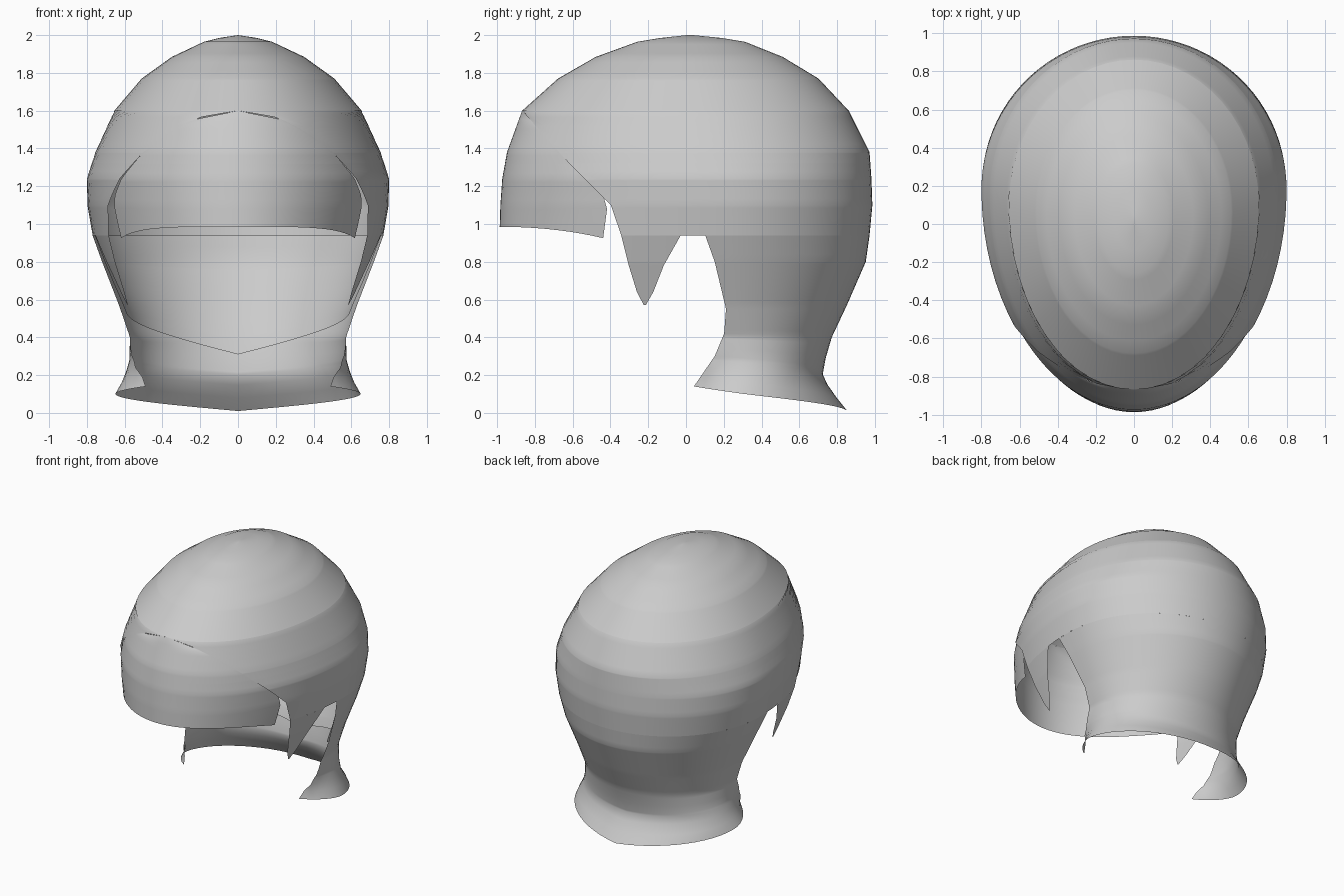
import bpy, bmesh, math

if "Cube" in bpy.data.objects:
    bpy.data.objects.remove(bpy.data.objects["Cube"])

# Head-shaped section table: z, front y, widest y, back y, half width
SECTIONS = [
    (2.0, 0.0, 0.02, 0.04, 0.0), (1.985, -.14, .02, .19, .10),
    (1.965, -.26, .03, .31, .18), (1.885, -.48, .04, .51, .35),
    (1.77, -.68, .06, .70, .51), (1.60, -.87, .10, .86, .655),
    (1.38, -.95, .15, .97, .755), (1.24, -.975, .18, .98, .80),
    (1.10, -.985, .2, .985, .797), (.94, -.99, .2, .97, .77),
    (.80, -.99, .2, .95, .72), (.57, -.95, .22, .85, .63),
    (.40, -.60, .26, .77, .572), (.28, -.25, .29, .735, .575),
    (.19, -.12, .30, .72, .60), (.10, -.11, .30, .78, .65),
    (0.0, -.11, .30, .86, .64),
]


def lerp_rows(rows, z):
    """Interpolate a table of rows sorted by falling z."""
    if z >= rows[0][0]:
        return rows[0][1:]
    for a, b in zip(rows, rows[1:]):
        if z >= b[0]:
            t = (a[0] - z) / (a[0] - b[0])
            return tuple(p + (q - p) * t for p, q in zip(a[1:], b[1:]))
    return rows[-1][1:]


def angle_at(z, y):
    f, c, b, w = lerp_rows(SECTIONS, z)
    r = (b - c) if y > c else (c - f)
    return math.asin(max(-1, min(1, (y - c) / max(r, 1e-6))))


def surface(z, a, scale):
    f, c, b, w = lerp_rows(SECTIONS, z)
    r = (b - c) if a > 0 else (c - f)
    sx, sy = scale
    return (w * math.cos(a) * sx, c + r * math.sin(a) * sy, z)


def patch(name, rows, cols, power=1, scale_y=False):
    """Sheet on the head surface; rows are z, start y, end y, drop, scale."""
    top, low = rows[0][0], rows[-1][0]
    n = math.ceil((top - low) / .05)
    zs = {top - (top - low) * i / n for i in range(n + 1)}
    zs |= {r[0] for r in rows} | {s[0] for s in SECTIONS if low < s[0] < top}
    bm = bmesh.new()
    grid = []
    for z in sorted(zs, reverse=True):
        y0, y1, drop, sc = lerp_rows(rows, z)
        a0, a1 = angle_at(z, y0), angle_at(z, y1)
        line = []
        for j in range(cols + 1):
            u = j / cols
            p = surface(z - drop * u ** power, a0 + (a1 - a0) * u,
                        (sc, sc if scale_y else 1))
            line.append(bm.verts.new(p))
        grid.append(line)
    for r, s in zip(grid, grid[1:]):
        for j in range(cols):
            bm.faces.new((r[j], s[j], s[j + 1], r[j + 1]))
    bmesh.ops.remove_doubles(bm, verts=bm.verts, dist=.0005)
    for f in bm.faces:
        f.smooth = True
    me = bpy.data.meshes.new(name)
    bm.to_mesh(me)
    bm.free()
    ob = bpy.data.objects.new(name, me)
    bpy.context.collection.objects.link(ob)
    m = ob.modifiers.new("Mirror", 'MIRROR')
    m.use_clip = True
    return ob


# Crown down to the top of the ear notch
patch("hair_crown", [
    (2.0, -1, 1, 0, 1), (1.601, -1, 1, 0, 1), (1.6, -.87, 1, 0, 1),
    (1.32, -.62, 1, 0, 1), (1.15, -.45, 1, 0, 1), (1.1, -.40, 1, 0, 1),
    (.94, -.345, 1, 0, 1)], 28)

# Pointed lock in front of the ear
patch("sideburn", [
    (.94, -.345, -.03, 0, 1), (.78, -.305, -.12, 0, 1),
    (.64, -.262, -.175, 0, 1), (.57, -.225, -.215, 0, 1)], 6)

# Back of the head and flared nape
patch("hair_nape", [
    (.94, .10, 1, 0, 1), (.80, .15, 1, 0, 1), (.55, .21, 1, 0, 1),
    (.42, .20, 1, .02, 1), (.30, .15, 1, .07, 1), (.14, .04, 1, .13, 1)], 20)

# Inner layer behind the neck
patch("inner_back_layer", [
    (.94, .14, 1, 0, .985), (.70, .20, 1, .08, .975),
    (.53, .23, 1, .22, .96)], 18, 1, True)

# Fringe over the forehead, tucked slightly under the crown
patch("fringe", [
    (1.6, -1, -.87, 0, 1), (1.32, -1, -.61, 0, .985),
    (1.15, -1, -.44, 0, .97), (1.08, -1, -.42, 0, .965),
    (.985, -1, -.44, .06, .96)], 16, 4)

# Centre the model front to back
for ob in bpy.context.collection.objects:
    ob.location.y = .002
